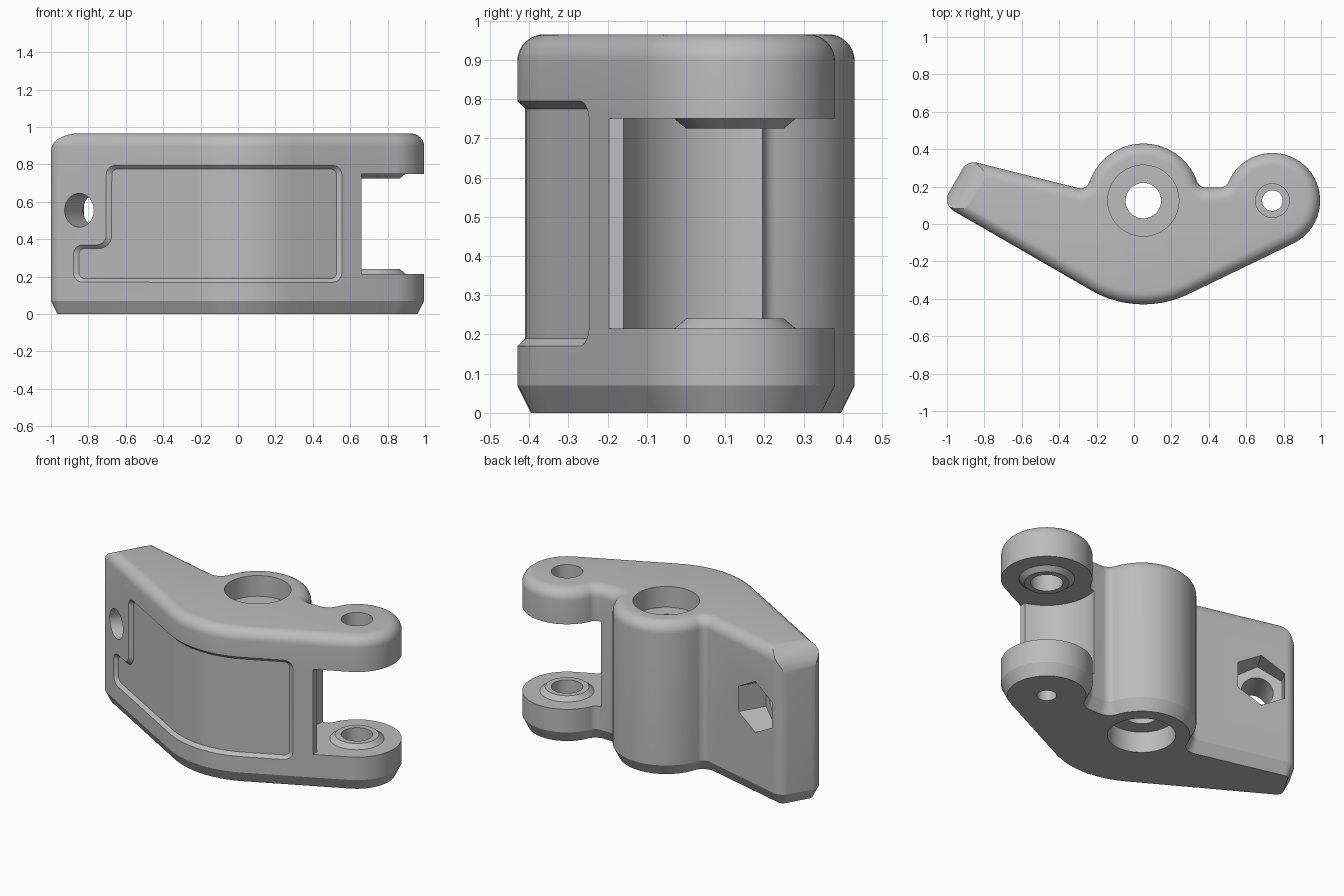
import bpy, bmesh
from math import cos, sin, acos, degrees, radians, pi
from mathutils import Matrix, Vector

cube = bpy.data.objects.get("Cube")
if cube:
    bpy.data.objects.remove(cube)

grey = bpy.data.materials.new("plain_grey")
grey.use_nodes = True
colour = (0.5, 0.5, 0.5, 1)
grey.diffuse_color = colour
grey.node_tree.nodes["Principled BSDF"].inputs["Base Color"].default_value = colour

HEIGHT = 0.965
HUB = Vector((0.05, 0.125, 0))
PIN = Vector((0.74, 0.125, 0))
BELLY = 0.555               # radius of the bulging front
A_LEFT, A_RIGHT = 240, 295.8  # directions of the two flat front faces


def solid(name, rings, prepare=None):
    """Closed solid lofted through rings of equal point count."""
    bm = bmesh.new()
    loops = [[bm.verts.new(p) for p in ring] for ring in rings]
    n = len(loops[0])
    for a, b in zip(loops, loops[1:]):
        for i in range(n):
            j = (i + 1) % n
            bm.faces.new((a[i], a[j], b[j], b[i]))
    bm.faces.new(loops[0][::-1])
    bm.faces.new(loops[-1])
    if prepare:
        prepare(bm)
    bmesh.ops.recalc_face_normals(bm, faces=bm.faces[:])
    mesh = bpy.data.meshes.new(name)
    bm.to_mesh(mesh)
    bm.free()
    mesh.materials.append(grey)
    obj = bpy.data.objects.new(name, mesh)
    bpy.context.collection.objects.link(obj)
    return obj


def outline(arcs, inset=0.0, step=5):
    """Points along tangent arcs; clockwise arcs are concave."""
    pts = []
    for cx, cy, r, a0, a1 in arcs:
        r += -inset if a1 > a0 else inset
        n = max(4, round(abs(a1 - a0) / step))
        for i in range(n + 1):
            a = radians(a0 + (a1 - a0) * i / n)
            pts.append((cx + r * cos(a), cy + r * sin(a)))
    return pts


def lathe(name, profile, place, sides=64):
    """Turned solid from (radius, height) pairs."""
    rings = [[place @ Vector((r * cos(2 * pi * i / sides), r * sin(2 * pi * i / sides), z))
              for i in range(sides)] for r, z in profile]
    return solid(name, rings)


def combine(target, tool, operation="DIFFERENCE"):
    tool.hide_render = True
    mod = target.modifiers.new(tool.name, "BOOLEAN")
    mod.operation, mod.solver, mod.object = operation, "EXACT", tool
    bpy.ops.object.select_all(action="DESELECT")
    bpy.context.view_layer.objects.active = target
    target.select_set(True)
    bpy.ops.object.modifier_apply(modifier=mod.name)
    bpy.data.objects.remove(tool)


# Main body: plan outline with chamfered base and rounded top
plan = [
    (HUB.x, HUB.y, BELLY, A_LEFT, A_RIGHT),     # belly
    (PIN.x, PIN.y, 0.255, A_RIGHT, 516.8),      # knuckle
    (0.4596, 0.245, 0.05, 336.8, 270),          # notch fillets
    (0.384, 0.245, 0.05, 270, 199.8),
    (HUB.x, HUB.y, 0.305, 19.8, 161),           # hub
    (-0.2856, 0.2407, 0.05, 341, 256),          # arm fillet
    (-0.856, 0.2594, 0.07, 76, 150),            # arm end corners
    (-0.93, 0.131, 0.07, 150, 240),
]
levels = [(0.035, 0), (0, 0.07)]
ROUND = 0.068
for i in range(9):
    a = radians(i * 90 / 8)
    levels.append((ROUND * (1 - cos(a)), HEIGHT - ROUND * (1 - sin(a))))
body = solid("hinge_body", [[(x, y, z) for x, y in outline(plan, d)] for d, z in levels])

# Large rounding on the top of the arm end
END, R = 0.941, 0.16
prof = [(END - R + (R + 0.001) * cos(radians(a)), HEIGHT - R + (R + 0.001) * sin(radians(a)))
        for a in range(0, 91, 6)]
prof += [(END - R, 1.1), (1.1, 1.1), (1.1, HEIGHT - R)]
out = Vector((cos(radians(150)), sin(radians(150)), 0))
along = Vector((-out.y, out.x, 0))
combine(body, solid("end_round_cutter", [
    [out * u + along * s + Vector((0, 0, z)) for u, z in prof] for s in (-1, 1)]))

# Gap between the two knuckles, with a round clearance at the back
clear = 0.295
gap = [(1.1, -0.5), (1.1, 0.5), (0.66, 0.5)]
gap += [(PIN.x + clear * cos(radians(105.7 + t * 148.6 / 30)),
         PIN.y + clear * sin(radians(105.7 + t * 148.6 / 30))) for t in range(31)]
gap += [(0.66, -0.5)]
LOW, HIGH = 0.215, 0.75
combine(body, solid("gap_cutter", [[(x, y, z) for x, y in gap] for z in (LOW, HIGH)]))

# Tapered bosses facing each other inside the gap
at_pin = Matrix.Translation(PIN)
for name, z, s in (("lower_boss", LOW, 1), ("upper_boss", HIGH, -1)):
    combine(body, lathe(name, [(0.155, z - 0.02 * s), (0.155, z), (0.125, z + 0.025 * s)], at_pin),
            "UNION")

# Pin hole and hub bore with a counterbore at each end
combine(body, lathe("pin_hole_cutter", [(0.055, -0.1), (0.055, 0.1), (0.09, 0.1), (0.09, 1.1)],
                    at_pin))
combine(body, lathe("hub_bore_cutter", [
    (0.19, -0.1), (0.19, 0.13), (0.095, 0.13), (0.095, HEIGHT - 0.13),
    (0.19, HEIGHT - 0.13), (0.19, 1.1)], Matrix.Translation(HUB)))

# Bolt hole through the arm with a hexagonal nut pocket behind
axis = Vector((0.5, 0.75 ** 0.5, 0))
up = Vector((0, 0, 1))
bolt = Matrix((up, axis.cross(up), axis)).transposed().to_4x4()
bolt.translation = (-0.85, 0.002, 0.555)
combine(body, lathe("bolt_hole_cutter", [(0.09, -0.1), (0.09, 0.25)], bolt))
combine(body, lathe("nut_pocket_cutter", [(0.16, 0.2), (0.16, 0.6)], bolt, 6))

# Shallow stepped panel following the curved front, with sloped edges
panel = [
    (0.505, 0.22, 0.05, 270, 360),
    (0.505, 0.745, 0.05, 0, 90),
    (-0.655, 0.745, 0.05, 90, 180),
    (-0.755, 0.42, 0.05, 360, 270),
    (-0.83, 0.32, 0.05, 90, 180),
    (-0.83, 0.22, 0.05, 180, 270),
]
DEPTH = 0.02


def wrap_to_front(bm):
    bmesh.ops.triangulate(bm, faces=bm.faces[:])
    count = round((A_RIGHT - A_LEFT) / 5)
    for i in range(count + 1):
        a = radians(A_LEFT + (A_RIGHT - A_LEFT) * i / count)
        bmesh.ops.bisect_plane(bm, geom=bm.verts[:] + bm.edges[:] + bm.faces[:],
                               plane_co=(HUB.x + BELLY * cos(a), 0, 0), plane_no=(1, 0, 0))
    for v in bm.verts:
        x, d, z = v.co
        t = max(-1, min(1, (x - HUB.x) / BELLY))
        a = radians(max(A_LEFT, min(A_RIGHT, 360 - degrees(acos(t)))))
        y = HUB.y + (BELLY - cos(a) * (x - HUB.x)) / sin(a)
        v.co = (x - cos(a) * d, y - sin(a) * d, z)


combine(body, solid("panel_cutter", [
    [(x, d, z) for x, z in outline(panel, d, 12)] for d in (-DEPTH, DEPTH)], wrap_to_front))

# Smooth the curves, keep the edges crisp
bpy.ops.object.shade_smooth_by_angle(angle=radians(20))
